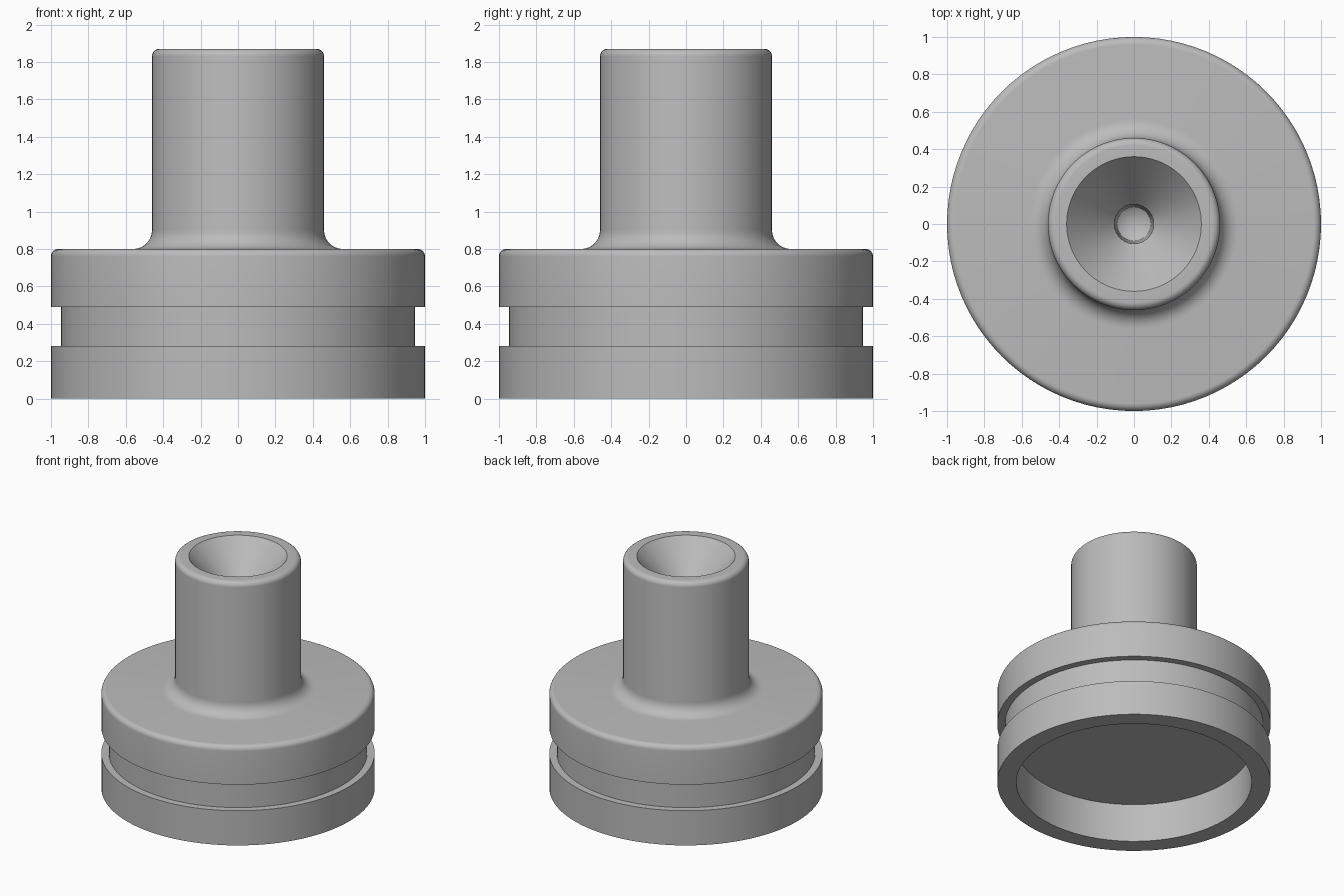
import bpy, bmesh, math
from mathutils import Vector, Matrix

cube = bpy.data.objects.get("Cube")
if cube:
    bpy.data.objects.remove(cube, do_unlink=True)

SEGMENTS = 96

grey = bpy.data.materials.new("plain grey")
grey.use_nodes = True
colour = (0.5, 0.5, 0.5, 1)
grey.diffuse_color = colour
grey.node_tree.nodes["Principled BSDF"].inputs["Base Color"].default_value = colour


def arc(r, z, radius, start, end, steps=8):
    """Rounded corner points (radius, height) about a centre, angles in degrees."""
    angles = [math.radians(start + (end - start) * i / steps) for i in range(steps + 1)]
    return [(r + radius * math.cos(a), z + radius * math.sin(a)) for a in angles]


def lathe(name, profile):
    """Turn a (radius, height) profile about the z axis."""
    bm = bmesh.new()
    verts = [bm.verts.new((r, 0, z)) for r, z in profile]
    edges = [bm.edges.new(pair) for pair in zip(verts, verts[1:])]
    bmesh.ops.spin(bm, geom=verts + edges, cent=(0, 0, 0), axis=(0, 0, 1),
                   angle=math.tau, steps=SEGMENTS)
    bmesh.ops.remove_doubles(bm, verts=bm.verts, dist=0.0005)
    bmesh.ops.recalc_face_normals(bm, faces=bm.faces)
    mesh = bpy.data.meshes.new(name)
    bm.to_mesh(mesh)
    bm.free()
    mesh.materials.append(grey)
    obj = bpy.data.objects.new(name, mesh)
    bpy.context.collection.objects.link(obj)
    bpy.context.view_layer.objects.active = obj
    obj.select_set(True)
    bpy.ops.object.shade_smooth_by_angle(angle=math.radians(30))
    obj.select_set(False)
    return obj


# Underside recess, then the outer wall with its ring groove
recess = [(0, 0.31), (0.86, 0.31), (0.86, 0)]
wall = [(1, 0), (1, 0.28), (0.945, 0.28), (0.945, 0.49), (1, 0.49)]
# Rounded shoulder, fillet into the stem, rounded stem rim
shoulder = arc(0.96, 0.76, 0.04, 0, 90)
fillet = arc(0.56, 0.9, 0.1, 270, 180)
rim = arc(0.42, 1.83, 0.04, 0, 90)
# Conical mouth, slightly tapered bore and pointed bore end
mouth = [(0.36, 1.87), (0.105, 1.58), (0.09, 0.85), (0, 0.79)]

lathe("flanged_nozzle_body", recess + wall + shoulder + fillet + rim + mouth)
